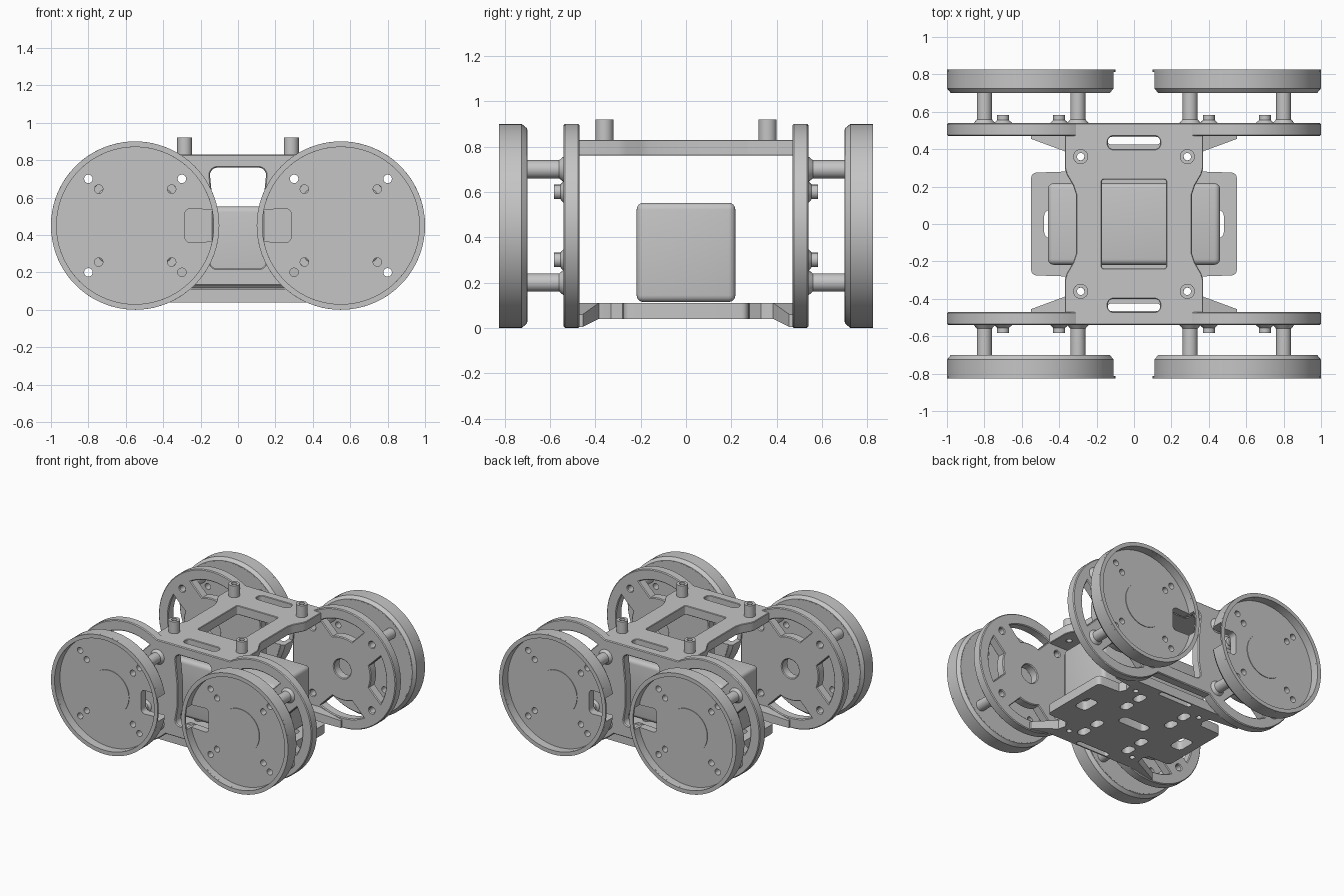
import bpy, bmesh
from math import sin, cos, radians, asin, degrees, pi
from mathutils import Matrix, Vector

cube = bpy.data.objects.get("Cube")
if cube:
    bpy.data.objects.remove(cube)

grey = bpy.data.materials.new("mid_grey")
grey.use_nodes = True
COLOUR = (0.56, 0.56, 0.56, 1)
grey.diffuse_color = COLOUR
grey.node_tree.nodes["Principled BSDF"].inputs["Base Color"].default_value = COLOUR

UPRIGHT = Matrix.Rotation(pi / 2, 4, 'X')   # local (x, y, h) becomes (x, -h, z)
FLAT = Matrix.Identity(4)
WX, WZ, R = 0.55, 0.45, 0.45                # wheel centre and radius
DIAGONALS = [(sx, sy) for sx in (-1, 1) for sy in (-1, 1)]


def finish(name, bm, mirror=""):
    bmesh.ops.remove_doubles(bm, verts=bm.verts, dist=0.0001)
    bmesh.ops.recalc_face_normals(bm, faces=bm.faces)
    mesh = bpy.data.meshes.new(name)
    bm.to_mesh(mesh)
    bm.free()
    mesh.materials.append(grey)
    mesh.shade_smooth()
    mesh.set_sharp_from_angle(angle=radians(30))
    obj = bpy.data.objects.new(name, mesh)
    bpy.context.scene.collection.objects.link(obj)
    if mirror:
        mod = obj.modifiers.new("mirror", 'MIRROR')
        mod.use_axis = ["X" in mirror, "Y" in mirror, False]
        mod.use_mirror_merge = False
    return obj


def arc(cx, cy, r, a, b, n=16):
    angles = [radians(a + (b - a) * i / n) for i in range(n + 1)]
    return [(cx + r * cos(t), cy + r * sin(t)) for t in angles]


def circle(cx, cy, r, n=24):
    return arc(cx, cy, r, 0, 360, n)[:-1]


def rounded_rect(cx, cy, w, h, r):
    pts = []
    for i, (sx, sy) in enumerate([(1, 1), (-1, 1), (-1, -1), (1, -1)]):
        pts += arc(cx + sx * (w - r), cy + sy * (h - r), r, 90 * i, 90 * i + 90, 6)
    return pts


def plate(name, loops, h0, h1, place, chamfer=0.0, mirror=""):
    """Solid plate from an outline followed by its holes."""
    curve = bpy.data.curves.new(name, 'CURVE')
    curve.dimensions = '2D'
    curve.fill_mode = 'BOTH'
    curve.extrude = (h1 - h0) / 2 - chamfer
    curve.bevel_depth = chamfer
    curve.bevel_resolution = 0
    curve.offset = -chamfer
    for loop in loops:
        spline = curve.splines.new('POLY')
        spline.points.add(len(loop) - 1)
        for point, (x, y) in zip(spline.points, loop):
            point.co = (x, y, 0, 1)
        spline.use_cyclic_u = True
    temp = bpy.data.objects.new(name, curve)
    bpy.context.scene.collection.objects.link(temp)
    graph = bpy.context.evaluated_depsgraph_get()
    mesh = bpy.data.meshes.new_from_object(temp.evaluated_get(graph))
    bm = bmesh.new()
    bm.from_mesh(mesh)
    bpy.data.objects.remove(temp)
    bpy.data.meshes.remove(mesh)
    bm.transform(place @ Matrix.Translation((0, 0, (h0 + h1) / 2)))
    return finish(name, bm, mirror)


def lathe(bm, profile, cx, cy, place, start=0, end=360, n=24):
    """Turn a closed (radius, height) profile about an upright local axis."""
    full = end - start == 360
    rings = []
    for i in range(n if full else n + 1):
        t = radians(start + (end - start) * i / n)
        rings.append([bm.verts.new(place @ Vector((cx + r * cos(t), cy + r * sin(t), h)))
                      for r, h in profile])
    m = len(profile)
    for i in range(n):
        a, b = rings[i], rings[(i + 1) % len(rings)]
        for j in range(m):
            k = (j + 1) % m
            bm.faces.new((a[j], b[j], b[k], a[k]))
    if not full:
        bm.faces.new(rings[0])
        bm.faces.new(rings[-1])


# Wheel discs, deep inside the rims, with a notch facing the middle of the model
notch = 0.09
gap = degrees(asin(notch / R))
disc = arc(WX, WZ, 0.425, -180 + gap, 180 - gap, 72)
disc += arc(WX - 0.295, WZ + notch - 0.03, 0.03, 90, 0, 6)
disc += arc(WX - 0.295, WZ - notch + 0.03, 0.03, 0, -90, 6)
holes = [circle(WX + sx * d, WZ + sz * d, 0.023, 16)
         for sx, sz in DIAGONALS for d in (0.195, 0.25)]
plate("wheel_discs", [disc] + holes, 0.70, 0.76, UPRIGHT, mirror="XY")

# Wheel rims: a broken band and an unbroken outer lip
bm = bmesh.new()
lathe(bm, [(0.42, 0.701), (0.43, 0.701), (R, 0.725), (R, 0.812), (0.42, 0.812)],
      WX, WZ, UPRIGHT, -180 + gap, 180 - gap, 72)
lathe(bm, [(0.42, 0.812), (R, 0.812), (R, 0.825), (0.42, 0.825)], WX, WZ, UPRIGHT, n=72)
finish("wheel_rims", bm, "XY")
plate("wheel_hub_caps", [circle(WX, WZ, 0.165, 48)], 0.755, 0.765, UPRIGHT, mirror="XY")

# Hollow standoffs between side frames and wheels, and short bolts
bm = bmesh.new()
for sx, sz in DIAGONALS:
    lathe(bm, [(0.023, 0.48), (0.065, 0.53), (0.04, 0.56), (0.04, 0.701), (0.023, 0.701)],
          WX + sx * 0.25, WZ + sz * 0.25, UPRIGHT)
finish("wheel_standoffs", bm, "XY")
bm = bmesh.new()
for sx, sz in DIAGONALS:
    lathe(bm, [(0.012, 0.52), (0.06, 0.53), (0.032, 0.555), (0.032, 0.583), (0.012, 0.583)],
          WX + sx * 0.15, WZ + sz * 0.15, UPRIGHT, n=16)
finish("hub_bolts", bm, "XY")

# Side frames: two spoked rings joined by a bridge with a waisted window
top_a = 180 - degrees(asin(0.38 / R))
low_a = 180 - degrees(asin(0.32 / R))
right = arc(WX, WZ, R, -low_a, top_a, 64)
outline = right + [(-x, z) for x, z in reversed(right)]
side_edge = arc(0.11, 0.26, 0.04, -90, 0, 6) + [(0.132, 0.36), (0.132, 0.54)]
side_edge += arc(0.11, 0.72, 0.04, 0, 90, 6)
cuts = [side_edge + [(-x, z) for x, z in reversed(side_edge)]]
for side in (-1, 1):
    cx = side * WX
    cuts.append(circle(cx, WZ, 0.07))
    for mid in (90, 270, 0 if side > 0 else 180):
        cuts.append(arc(cx, WZ, 0.37, mid - 29, mid + 29) + arc(cx, WZ, 0.24, mid + 20, mid - 20))
    for sx, sz in DIAGONALS:
        cuts.append(circle(cx + sx * 0.25, WZ + sz * 0.25, 0.023, 16))
plate("side_frames", [outline] + cuts, 0.47, 0.54, UPRIGHT, 0.006, "Y")

# Top deck, waisted, with a large opening, two slots and post holes
quarter = [(0.37, 0.48), (0.37, 0.30), (0.36, 0.265), (0.325, 0.205), (0.31, 0.16)]
half = quarter + [(x, -y) for x, y in reversed(quarter)]
deck = half + [(-x, y) for x, y in reversed(half)]
post_holes = [circle(sx * 0.285, sy * 0.36, 0.02, 16) for sx, sy in DIAGONALS]
end_slots = [rounded_rect(0, s * 0.435, 0.14, 0.035, 0.03) for s in (-1, 1)]
plate("top_deck", [deck, rounded_rect(0, 0, 0.172, 0.237, 0.012)] + end_slots + post_holes,
      0.76, 0.83, FLAT, 0.004)

# Hollow posts on the deck
bm = bmesh.new()
lathe(bm, [(0.02, 0.80), (0.04, 0.80), (0.04, 0.92), (0.02, 0.92)], 0.285, -0.36, FLAT)
finish("deck_posts", bm, "XY")

# Base tray with pierced floor
quarter = [(0.36, 0.475), (0.36, 0.385), (0.345, 0.33), (0.37, 0.28)]
quarter += reversed(arc(0.52, 0.245, 0.03, 0, 90, 6))
half = quarter + [(x, -y) for x, y in reversed(quarter)]
base = half + [(-x, y) for x, y in reversed(half)]
cuts = [rounded_rect(0, 0, 0.12, 0.04, 0.03)]
for s in (-1, 1):
    cuts.append(rounded_rect(0, s * 0.445, 0.14, 0.02, 0.018))
    cuts.append(rounded_rect(s * 0.43, 0, 0.05, 0.075, 0.03))
for sx, sy in DIAGONALS:
    cuts.append(rounded_rect(sx * 0.2, sy * 0.3, 0.035, 0.05, 0.03))
    cuts.append(rounded_rect(sx * 0.2, sy * 0.16, 0.035, 0.05, 0.03))
plate("base_tray", [base] + cuts + post_holes, 0.04, 0.11, FLAT)

# Tapered wings that droop outward from the tray along the side frames
bm = bmesh.new()
ends = [[bm.verts.new((x, -y, z)) for y, z in ((inner, low), (0.475, low), (0.475, high), (inner, high))]
        for x, inner, low, high in ((0.36, 0.385, 0.04, 0.11), (0.55, 0.455, 0.005, 0.06))]
for face in ends:
    bm.faces.new(face)
for j in range(4):
    bm.faces.new((ends[0][j], ends[0][j - 1], ends[1][j - 1], ends[1][j]))
finish("tray_wings", bm, "XY")

# Battery block with rounded edges
bm = bmesh.new()
bmesh.ops.create_cube(bm, size=1, matrix=Matrix.Translation((0, 0, 0.333))
                      @ Matrix.Diagonal((0.92, 0.436, 0.438, 1)))
bmesh.ops.bevel(bm, geom=bm.edges[:], offset=0.03, segments=4, profile=0.5, affect='EDGES')
finish("battery_block", bm)
